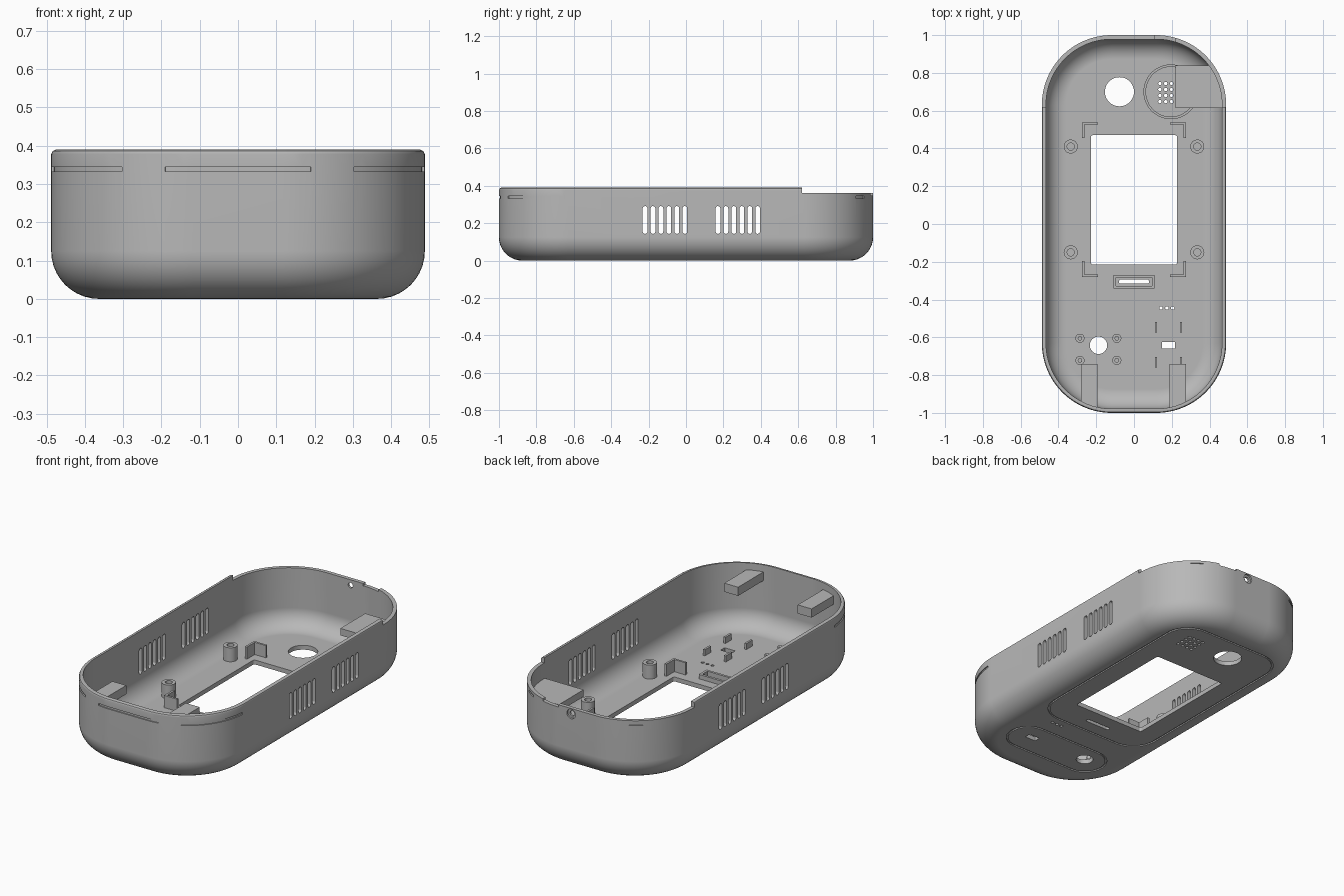
import bpy, bmesh
from math import sin, cos, pi, radians
from mathutils import Matrix

if "Cube" in bpy.data.objects:
    bpy.data.objects.remove(bpy.data.objects["Cube"])

HX, HY, CORNER, FILLET, WALL, FLOOR, TOP = 0.488, 1.0, 0.37, 0.125, 0.022, 0.025, 0.39

grey = bpy.data.materials.new("plain grey")
grey.use_nodes = True
grey.diffuse_color = (0.48, 0.48, 0.48, 1)
grey.node_tree.nodes["Principled BSDF"].inputs["Base Color"].default_value = grey.diffuse_color


# ---- outlines and solids ----
def rounded(cx, cy, hx, hy, r, n=8):
    pts = []
    for q, (sx, sy) in enumerate([(1, 1), (-1, 1), (-1, -1), (1, -1)]):
        for i in range(n + 1):
            a = (q + i / n) * pi / 2
            pts.append((cx + sx * (hx - r) + r * cos(a), cy + sy * (hy - r) + r * sin(a)))
    return pts


def circle(cx, cy, r, n=32):
    return [(cx + r * cos(2 * pi * i / n), cy + r * sin(2 * pi * i / n)) for i in range(n)]


def rect(x0, x1, y0, y1):
    return [(x0, y0), (x1, y0), (x1, y1), (x0, y1)]


def body_outline(inset):
    return rounded(0, 0, HX - inset, HY - inset, CORNER - inset, 24)


def loft(bm, rings, closed=False):
    """Skin a list of (points, z) rings; cap the ends unless closed."""
    loops = [[bm.verts.new((x, y, z)) for x, y in pts] for pts, z in rings]
    n = len(loops[0])
    for a, b in zip(loops, loops[1:] + (loops[:1] if closed else [])):
        for i in range(n):
            j = (i + 1) % n
            bm.faces.new((a[i], a[j], b[j], b[i]))
    if not closed:
        bm.faces.new(loops[0][::-1])
        bm.faces.new(loops[-1])
    return [v for loop in loops for v in loop]


def prism(bm, pts, z0, z1):
    return loft(bm, [(pts, z0), (pts, z1)])


def tube(bm, outer, inner, z0, z1):
    return loft(bm, [(outer, z0), (outer, z1), (inner, z1), (inner, z0)], True)


def make(name, bm):
    bmesh.ops.recalc_face_normals(bm, faces=bm.faces)
    mesh = bpy.data.meshes.new(name)
    bm.to_mesh(mesh)
    bm.free()
    mesh.materials.append(grey)
    ob = bpy.data.objects.new(name, mesh)
    bpy.context.collection.objects.link(ob)
    return ob


def activate(ob):
    bpy.ops.object.select_all(action='DESELECT')
    ob.select_set(True)
    bpy.context.view_layer.objects.active = ob


def boolean(ob, cutter, operation='DIFFERENCE'):
    mod = ob.modifiers.new("cut", 'BOOLEAN')
    mod.operation, mod.solver, mod.object = operation, 'EXACT', cutter
    activate(ob)
    bpy.ops.object.modifier_apply(modifier=mod.name)
    bpy.data.objects.remove(cutter)


def solid(name, rings):
    bm = bmesh.new()
    loft(bm, [(body_outline(inset), z) for inset, z in rings])
    return make(name, bm)


def fillet(r, inset, z, n=10):
    return [(inset + r * (1 - sin(a)), z + r * (1 - cos(a)))
            for a in (pi / 2 * i / n for i in range(n + 1))]


# ---- hollow case body ----
outer = fillet(FILLET, 0, 0) + [(0, TOP - 0.012), (0.004, TOP - 0.004), (0.012, TOP)]
case = solid("case_shell", outer)
boolean(case, solid("cavity", fillet(0.105, WALL, FLOOR) + [(WALL, 0.5)]))

# Lowered rim at the back
bm = bmesh.new()
prism(bm, rect(-0.6, 0.6, 0.62, 1.1), 0.36, 0.5)
boolean(case, make("rim_step", bm))

# Openings through the floor
bm = bmesh.new()
prism(bm, rounded(0, 0.128, 0.228, 0.343, 0.012), -0.1, 0.1)
prism(bm, circle(-0.077, 0.7, 0.077, 48), -0.1, 0.1)
prism(bm, circle(-0.188, -0.642, 0.046), -0.1, 0.1)
prism(bm, rounded(0, -0.305, 0.08, 0.011, 0.0108), -0.1, 0.1)
prism(bm, rounded(0.183, -0.642, 0.034, 0.018, 0.004), -0.1, 0.1)
for i in range(3):
    prism(bm, circle(0.143 + 0.031 * i, -0.445, 0.009, 12), -0.1, 0.1)
for i in range(4):
    for j in range(4):
        prism(bm, circle(0.137 + 0.031 * i, 0.648 + 0.032 * j, 0.009, 12), -0.1, 0.1)

# Panel grooves on the underside
for cx, cy, hx, hy, r in ((0, 0.225, 0.355, 0.625, 0.15), (0, -0.655, 0.32, 0.12, 0.119)):
    g = 0.01
    tube(bm, rounded(cx, cy, hx, hy, r, 12), rounded(cx, cy, hx - g, hy - g, r - g, 12), -0.05, 0.007)

# Side vents, cut through both walls
to_side = Matrix(((0, 0, 1, 0), (1, 0, 0, 0), (0, 1, 0, 0), (0, 0, 0, 1)))
for start in (-0.219, 0.171):
    for i in range(6):
        vent = rounded(start + 0.0425 * i, 0.217, 0.0125, 0.074, 0.0122, 5)
        for x in (-0.5, 0.44):
            bmesh.ops.transform(bm, matrix=to_side, verts=prism(bm, vent, x, x + 0.06))


# Snap grooves around the outside of the rim
def groove(x0, x1, side):
    pairs = [(a, b) for a, b in zip(body_outline(-0.02), body_outline(0.006))
             if x0 <= b[0] <= x1 and b[1] * side > 0.65]
    pairs.sort(key=lambda p: p[1][0])
    prism(bm, [p[0] for p in pairs] + [p[1] for p in reversed(pairs)], 0.332, 0.344)


groove(-0.19, 0.19, -1)
for side, end in ((-1, 0.485), (1, 0.37)):
    groove(0.28, end, side)
    groove(-end, -0.28, side)

# Countersunk hole and small notch in the back wall
to_back = Matrix(((1, 0, 0, 0), (0, 0, 1, 0), (0, 1, 0, 0), (0, 0, 0, 1)))
rings = [(circle(0.03, 0.328, r), y) for r, y in ((0.015, 0.9), (0.015, 0.99), (0.027, 0.99), (0.027, 1.1))]
bmesh.ops.transform(bm, matrix=to_back, verts=loft(bm, rings))
prism(bm, rect(0.11, 0.22, 0.9, 1.1), 0.347, 0.45)
boolean(case, make("openings", bm))

parts = [case]
BASE = FLOOR - 0.006

# ---- screw posts around the window ----
bm = bmesh.new()
for x in (-0.335, 0.335):
    for y in (-0.15, 0.41):
        tube(bm, circle(x, y, 0.037), circle(x, y, 0.019), BASE, 0.105)
parts.append(make("screw_posts", bm))

# ---- corner brackets ----
bm = bmesh.new()
for sx in (-1, 1):
    for sy in (-1, 1):
        corner = [(0, 0), (0.083, 0), (0.083, 0.012), (0.012, 0.012), (0.012, 0.083), (0, 0.083)]
        prism(bm, [(sx * (0.274 - px), 0.129 + sy * (0.409 - py)) for px, py in corner], BASE, 0.095)
parts.append(make("corner_brackets", bm))

# ---- frame round the narrow slot, speaker ring ----
bm = bmesh.new()
tube(bm, rect(-0.108, 0.108, -0.342, -0.27), rect(-0.094, 0.094, -0.328, -0.284), BASE, 0.05)
parts.append(make("slot_frame", bm))
bm = bmesh.new()
tube(bm, circle(0.195, 0.7, 0.145, 48), circle(0.195, 0.7, 0.132, 48), BASE, 0.045)
parts.append(make("speaker_ring", bm))

# ---- locating ribs ----
bm = bmesh.new()
for x in (0.116, 0.249):
    for y in (-0.547, -0.733):
        prism(bm, rect(x - 0.006, x + 0.006, y - 0.028, y + 0.028), BASE, 0.06)
parts.append(make("locating_ribs", bm))

# ---- stepped pins round the button hole ----
bm = bmesh.new()
for x in (-0.286, -0.091):
    for y in (-0.605, -0.722):
        loft(bm, [(circle(x, y, r, 24), z) for r, z in
                  ((0.024, BASE), (0.024, 0.065), (0.012, 0.065), (0.012, 0.092))])
parts.append(make("button_pins", bm))

# ---- wall blocks, trimmed to the shell ----
for name, box, z0, z1 in (("front_block_right", (-0.28, -0.192, -1.1, -0.74), 0.3, 0.35),
                          ("front_block_left", (0.187, 0.275, -1.1, -0.74), 0.3, 0.35),
                          ("back_corner_block", (0.22, 0.6, 0.615, 0.84), 0.23, 0.27)):
    bm = bmesh.new()
    prism(bm, rect(*box), z0, z1)
    block = make(name, bm)
    boolean(block, solid("trim", [(0.012, 0.1), (0.012, 0.5)]), 'INTERSECT')
    parts.append(block)

# ---- smooth shading with crisp edges ----
for ob in parts:
    activate(ob)
    bpy.ops.object.shade_smooth_by_angle(angle=radians(30))
    mod = ob.modifiers.new("even_normals", 'WEIGHTED_NORMAL')
    mod.keep_sharp = True
